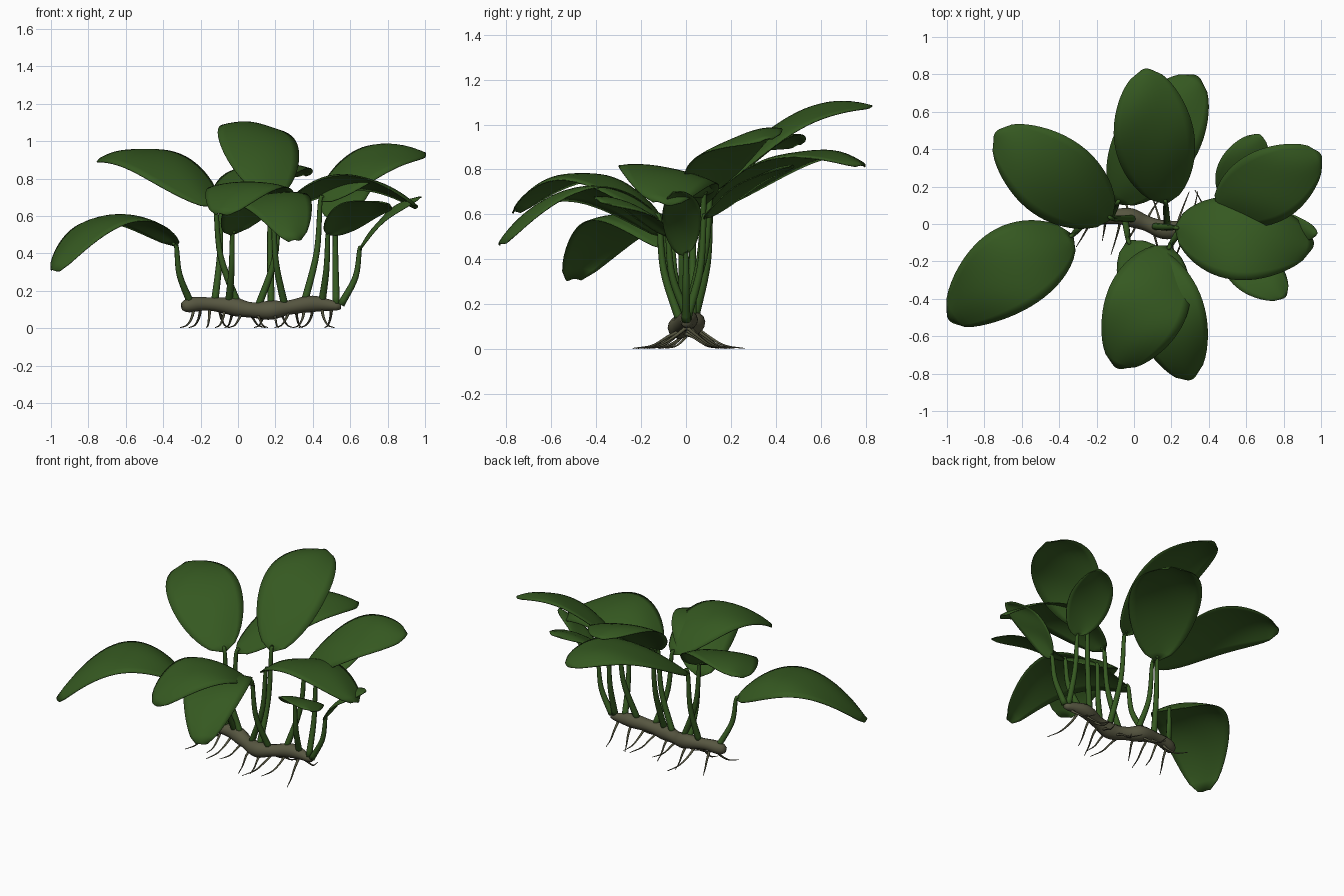
import bpy, math, random
from mathutils import Vector

random.seed(4)
if "Cube" in bpy.data.objects:
    bpy.data.objects.remove(bpy.data.objects["Cube"])


def material(name, rgb):
    m = bpy.data.materials.new(name)
    m.use_nodes = True
    m.diffuse_color = (*rgb, 1)
    bsdf = next(n for n in m.node_tree.nodes if n.type == 'BSDF_PRINCIPLED')
    bsdf.inputs["Base Color"].default_value = (*rgb, 1)
    bsdf.inputs["Roughness"].default_value = 0.7
    return m


GREEN = material("leaf green", (0.036, 0.1, 0.015))
BROWN = material("rhizome brown", (0.095, 0.094, 0.053))


def make_object(name, verts, faces, mat):
    me = bpy.data.meshes.new(name)
    me.from_pydata(verts, [], faces)
    me.materials.append(mat)
    me.polygons.foreach_set("use_smooth", [True] * len(faces))
    me.update()
    ob = bpy.data.objects.new(name, me)
    bpy.context.collection.objects.link(ob)
    return ob


def spline(points, steps):
    """Smooth path through the points."""
    p = [Vector(q) for q in points]
    p = [2 * p[0] - p[1]] + p + [2 * p[-1] - p[-2]]
    out = []
    for i in range(1, len(p) - 2):
        a, b, c, d = p[i - 1:i + 3]
        for k in range(steps):
            t = k / steps
            out.append(b + (c - a) * t / 2 + (a - b * 2.5 + c * 2 - d / 2) * t**2
                       + (b * 1.5 - a / 2 - c * 1.5 + d / 2) * t**3)
    return out + [p[-2]]


def tube(name, path, radius, mat, sides=8):
    """Closed tube along a path, with radius given as a function of 0..1."""
    verts, faces = [], []
    n = len(path)
    for i, p in enumerate(path):
        axis = (path[min(i + 1, n - 1)] - path[max(i - 1, 0)]).normalized()
        u = axis.cross(Vector((0.1, 1, 0.05))).normalized()
        v = axis.cross(u)
        for k in range(sides):
            a = math.tau * k / sides
            verts.append(p + (u * math.cos(a) + v * math.sin(a)) * radius(i / (n - 1)))
    for i in range(n - 1):
        for k in range(sides):
            j = (k + 1) % sides
            faces.append((i * sides + k, i * sides + j,
                          (i + 1) * sides + j, (i + 1) * sides + k))
    faces.append(tuple(reversed(range(sides))))
    faces.append(tuple(range((n - 1) * sides, n * sides)))
    return make_object(name, verts, faces, mat)


def leaf(name, base, mid, tip, half, roll, rows=22, cols=10):
    """Arched oval blade whose midrib passes through base, mid and tip."""
    b, m, t = Vector(base), Vector(mid), Vector(tip)
    ctrl = 2 * m - (b + t) / 2
    flat = Vector((t.x - b.x, t.y - b.y, 0)).normalized()
    side = Vector((-flat.y, flat.x, roll)).normalized()
    verts, faces = [], []
    for i in range(rows + 1):
        f = i / rows
        centre = b * (1 - f)**2 + ctrl * 2 * f * (1 - f) + t * f**2
        oval = max(0.04, max(0, math.sin(math.pi * f**0.9))**0.6)
        w = half * (oval + 0.14 * f**6)
        for k in range(cols + 1):
            s = 2 * k / cols - 1
            droop = 0.17 * w * s * s * (1 - 0.6 * f**6) - 0.004 * math.sin(9 * f + 3 * s)
            # Edges pull back towards the blunt, rounded tip
            back = flat * (0.08 * half * s * s * f**6)
            verts.append(centre + side * w * s - back - Vector((0, 0, droop)))
    for i in range(rows):
        for k in range(cols):
            a = i * (cols + 1) + k
            faces.append((a, a + cols + 1, a + cols + 2, a + 1))
    ob = make_object(name, verts, faces, GREEN)
    mod = ob.modifiers.new("thickness", 'SOLIDIFY')
    mod.thickness = 0.005
    mod.offset = 0
    return ob


# Creeping rhizome with knobbly thickness
rhizome_path = spline([(-0.3, 0.01, 0.115), (-0.2, 0.03, 0.13), (-0.05, 0.04, 0.12),
                       (0.05, 0.01, 0.1), (0.16, -0.03, 0.095), (0.27, -0.02, 0.11),
                       (0.4, 0.01, 0.13), (0.55, 0, 0.115)], 6)
tube("rhizome", rhizome_path,
     lambda f: 0.02 + 0.026 * math.sin(math.pi * f)**0.4 + 0.005 * math.sin(24 * f),
     BROWN, 12)


def rhizome_at(x):
    return min(rhizome_path, key=lambda p: abs(p.x - x)).copy()


# Leaves: name, stem foot x, base, mid, tip, half width, roll
LEAVES = [
    ("back_right", 0.0, (-0.12, 0.03, 0.65), (-0.44, 0.26, 0.92), (-0.74, 0.49, 0.905), 0.225, -0.2),
    ("front_right", -0.25, (-0.33, -0.06, 0.44), (-0.67, -0.25, 0.605), (-0.99, -0.51, 0.31), 0.225, 0),
    ("front_upper", 0.25, (0.19, -0.12, 0.58), (0.06, -0.45, 0.785), (-0.09, -0.77, 0.61), 0.22, 0),
    ("front_lower", -0.05, (-0.03, -0.09, 0.5), (0.17, -0.46, 0.72), (0.31, -0.83, 0.47), 0.205, 0.15),
    ("back_upper", 0.17, (0.17, 0.11, 0.7), (0.105, 0.48, 1.035), (0.06, 0.83, 1.08), 0.215, 0.1),
    ("back_lower", -0.13, (-0.09, 0.11, 0.62), (0.14, 0.47, 0.87), (0.34, 0.79, 0.815), 0.22, 0),
    ("left_large", 0.1, (0.22, -0.02, 0.63), (0.58, -0.08, 0.81), (0.96, -0.11, 0.65), 0.225, -0.18),
    ("left_back_upper", 0.36, (0.44, 0.08, 0.68), (0.73, 0.21, 0.93), (1.0, 0.37, 0.935), 0.205, 0.28),
    ("left_back_lower", 0.52, (0.52, 0.08, 0.58), (0.58, 0.28, 0.75), (0.67, 0.48, 0.815), 0.135, 0),
    ("left_front_small", 0.45, (0.48, -0.08, 0.5), (0.64, -0.24, 0.645), (0.81, -0.39, 0.66), 0.14, -0.28),
    ("left_end_small", 0.57, (0.65, 0, 0.42), (0.79, -0.02, 0.605), (0.98, -0.05, 0.7), 0.09, 0.35),
]
for name, foot_x, base, mid, tip, half, roll in LEAVES:
    leaf(name + "_leaf", base, mid, tip, half, roll)
    foot, top = rhizome_at(foot_x), Vector(base)
    foot.z += 0.01
    belly = foot.lerp(top, 0.78)
    belly.z = foot.z + (top.z - foot.z) * 0.5
    end = top.lerp(Vector(mid), 0.06)
    # Stem bows outward and bends over into the blade
    tube(name + "_stem", spline([foot, belly, top, end], 6),
         lambda f: 0.02 - 0.012 * f, GREEN)

# Thin roots that drop from the rhizome and flatten out along the ground
for i in range(18):
    start = rhizome_at(-0.24 + 0.73 * i / 17)
    start.z -= 0.025
    way = 1 if i % 2 else -1
    reach = way * random.uniform(0.12, 0.23)
    shift = random.uniform(-0.09, 0.09)
    path = spline([start, (start.x + shift * 0.15, start.y + reach * 0.28, 0.055),
                   (start.x + shift * 0.5, start.y + reach * 0.6, 0.016),
                   (start.x + shift, start.y + reach, 0.003)], 5)
    tube("root_%d" % (i + 1), path, lambda f: 0.009 - 0.007 * f, BROWN, 6)
